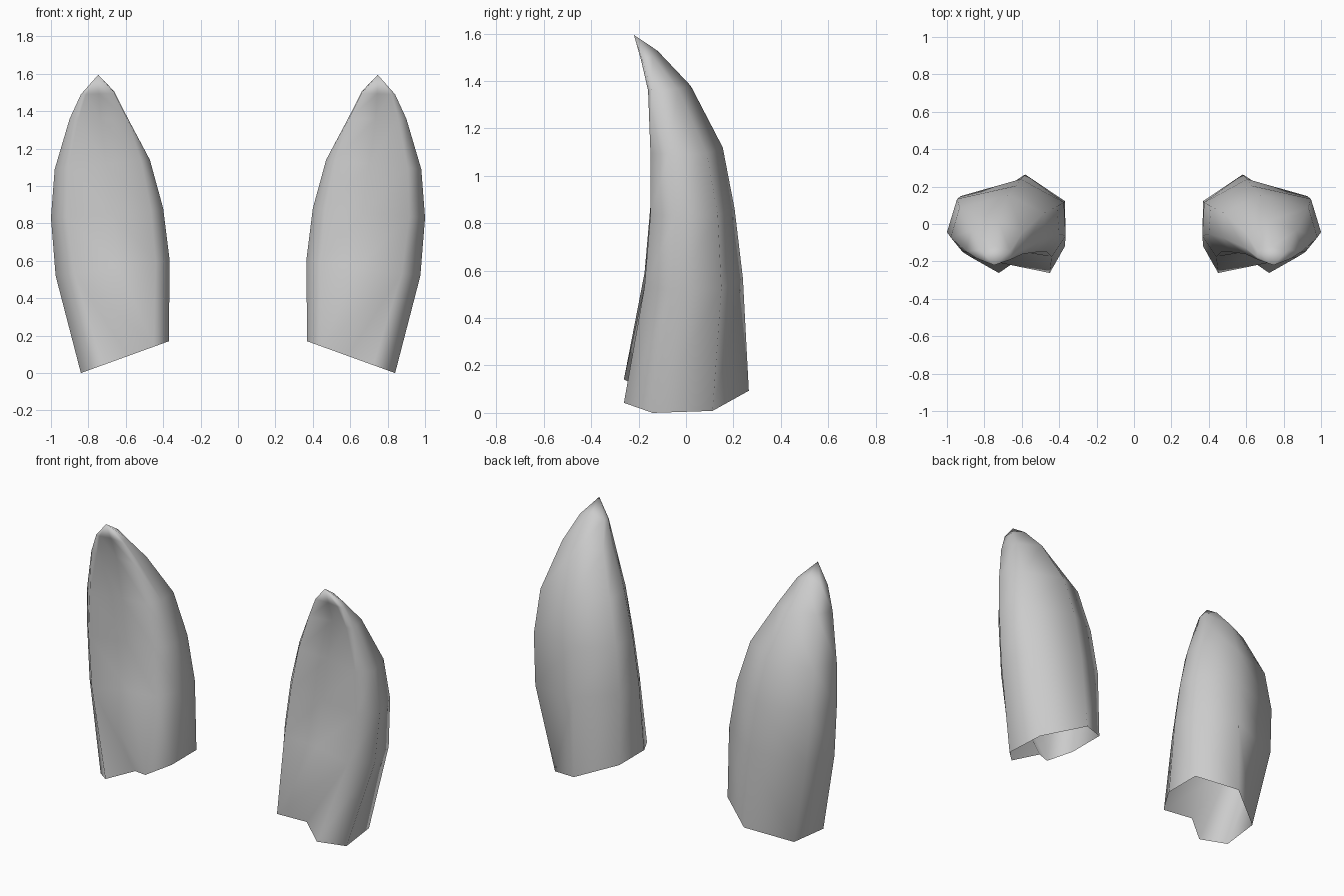
import bpy, bmesh
from mathutils import Vector

cube = bpy.data.objects.get("Cube")
if cube:
    bpy.data.objects.remove(cube, do_unlink=True)

grey = bpy.data.materials.new("plain grey")
grey.use_nodes = True
colour = (0.6, 0.6, 0.6, 1)
grey.diffuse_color = colour
grey.node_tree.nodes["Principled BSDF"].inputs["Base Color"].default_value = colour

# Cross-sections (u: inner to outer, v: front to back), starting at the back ridge
BASE = [(.45, 1), (0, .73), (0, .27), (.17, 0), (.46, .18), (.75, 0), (1, .23), (.95, .71)]
BODY = [(.38, 1), (.02, .69), (0, .27), (.11, 0), (.45, .04), (.86, 0), (1, .3), (.91, .80)]
TOP = [(.45, 1), (.03, .65), (.01, .2), (.03, 0), (.48, .15), (.85, 0), (1, .08), (.9, .7)]
PROFILES = [BASE, BODY, TOP]
INNER_LIP, HOLLOW, OUTER_LIP = 3, 4, 5

# Rings: inner x, outer x, front y, back y, inner z, outer z, profile blend, ridge rise
RINGS = [
    (.37, .84, -.262, .265, .17, 0, 0, 0),
    (.365, .975, -.175, .24, .60, .52, .8, 0),
    (.40, 1.0, -.15, .205, .88, .83, 1, 0),
    (.47, .98, -.15, .155, 1.14, 1.09, 1.2, 0),
    (.585, .90, -.16, .02, 1.36, 1.36, 2, .02),
    (.655, .84, -.19, -.12, 1.495, 1.49, 2, .035),
]
TIP = Vector((.747, -.22, 1.595))


def ring_points(x0, x1, y0, y1, z0, z1, blend, rise):
    k = min(int(blend), 1)
    for a, b in zip(PROFILES[k], PROFILES[k + 1]):
        u, v = Vector(a).lerp(Vector(b), blend - k)
        yield Vector((x0 + (x1 - x0) * u, y0 + (y1 - y0) * v,
                      z0 + (z1 - z0) * u + rise * v ** 3))


def make_ear(name, side):
    bm = bmesh.new()
    place = lambda p: bm.verts.new((p.x * side, p.y, p.z))
    loops = [[place(p) for p in ring_points(*r)] for r in RINGS]
    tip = place(TIP)
    count = len(BASE)
    # Side walls, open at the bottom
    for level, (low, high) in enumerate(zip(loops, loops[1:])):
        for i in range(count):
            j = (i + 1) % count
            if level == 0 and i in (INNER_LIP, HOLLOW):
                continue
            bm.faces.new((low[i], low[j], high[j], high[i]))
    # Front fold at the bottom, gathered to one point on the outer edge
    low, high = loops[0], loops[1]
    gather = high[OUTER_LIP]
    bm.faces.new((low[HOLLOW], low[OUTER_LIP], gather))
    bm.faces.new((low[INNER_LIP], low[HOLLOW], gather))
    bm.faces.new((low[INNER_LIP], gather, high[HOLLOW]))
    bm.faces.new((low[INNER_LIP], high[HOLLOW], high[INNER_LIP]))
    # Pointed tip
    for i in range(count):
        bm.faces.new((loops[-1][i], loops[-1][(i + 1) % count], tip))
    # Mirrored ear needs its faces turned outward again
    if side < 0:
        bmesh.ops.reverse_faces(bm, faces=bm.faces)
    for face in bm.faces:
        face.smooth = True
    mesh = bpy.data.meshes.new(name)
    bm.to_mesh(mesh)
    bm.free()
    mesh.materials.append(grey)
    ear = bpy.data.objects.new(name, mesh)
    bpy.context.collection.objects.link(ear)


make_ear("left_ear", 1)
make_ear("right_ear", -1)
